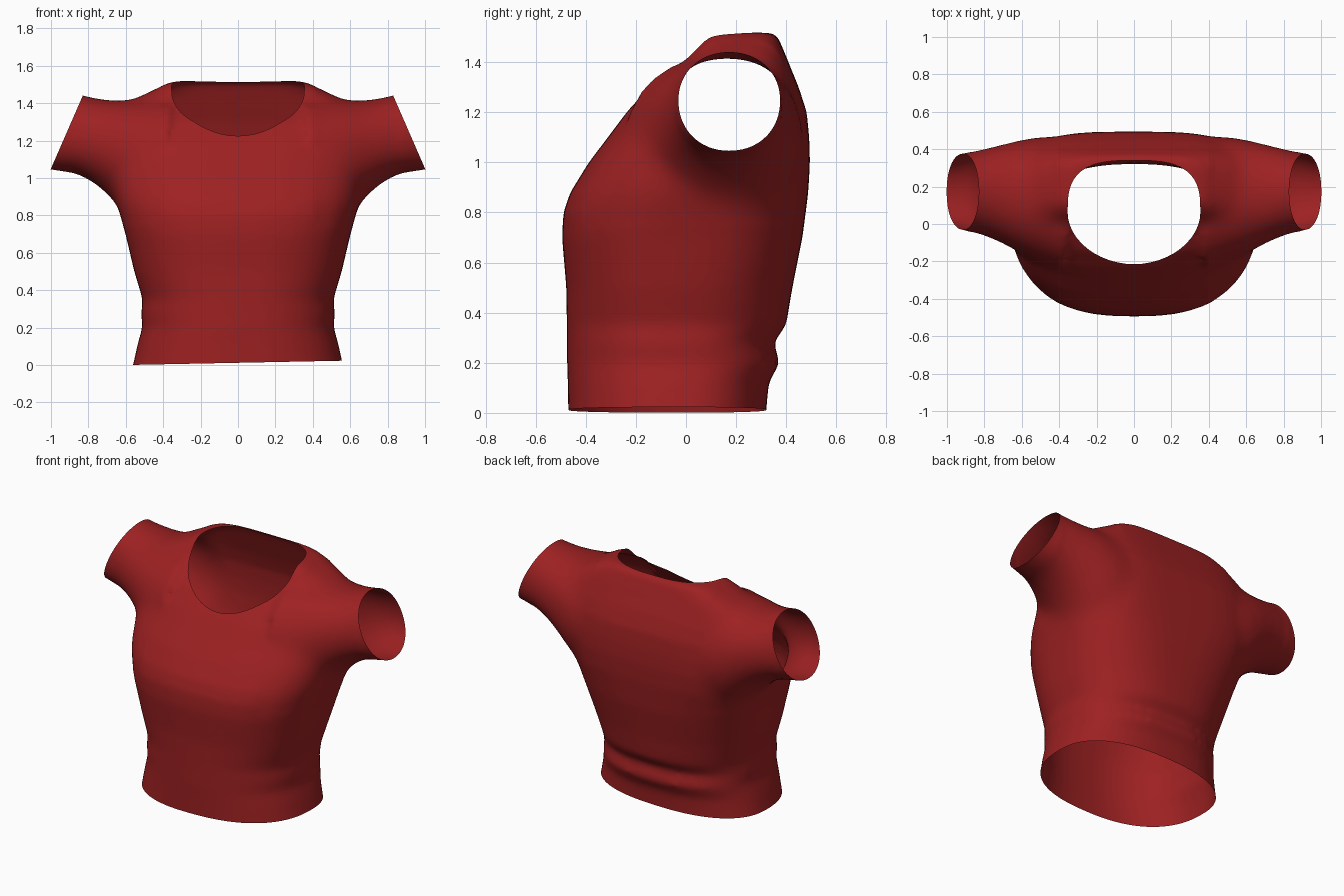
import bpy, bmesh, math
from mathutils import Vector

old = bpy.data.objects.get("Cube")
if old:
    bpy.data.objects.remove(old)

SIDES = 48


def power(v, n):
    return math.copysign(abs(v) ** (2 / n), v)


def outline(half_x, front, back, n_front, n_back):
    """Rounded-square outline with its own fullness at front and back."""
    mid = max(-.03, (front + back) / 2)
    points = []
    for i in range(SIDES):
        a = math.tau * i / SIDES
        n, reach = (n_back, back - mid) if math.sin(a) > 0 else (n_front, mid - front)
        points.append((half_x * power(math.cos(a), n),
                       mid + reach * power(math.sin(a), n)))
    return points


def loft(bm, sections):
    """Closed volume through a list of rings."""
    rings = [[bm.verts.new(p) for p in ring] for ring in sections]
    for low, high in zip(rings, rings[1:]):
        for i in range(SIDES):
            j = (i + 1) % SIDES
            bm.faces.new((low[i], low[j], high[j], high[i]))
    bm.faces.new(rings[0][::-1])
    bm.faces.new(rings[-1])


def trim(bm, point, normal, reach=None):
    """Cut along a plane; without a reach also discard the outer side."""
    faces = [f for f in bm.faces if reach is None or reach(f.calc_center_median())]
    geom = set(faces)
    for f in faces:
        geom.update(f.verts, f.edges)
    bmesh.ops.bisect_plane(bm, geom=list(geom), dist=1e-5, plane_co=point,
                           plane_no=normal, clear_outer=reach is None)


# Torso rows: height, half width, front, back, front fullness, back fullness
TORSO = [
    (-.1, .59, -.47, .32, 2.4, 2.4), (0, .562, -.47, .32, 2.4, 2.4),
    (.12, .535, -.472, .33, 2.4, 2.4), (.2, .512, -.475, .375, 2.4, 2.4),
    (.28, .518, -.475, .35, 2.4, 2.4), (.35, .51, -.476, .4, 2.4, 2.4),
    (.5, .555, -.478, .425, 2.5, 2.5), (.7, .602, -.495, .465, 2.6, 2.8),
    (.8, .63, -.49, .478, 2.6, 3), (.88, .655, -.462, .488, 2.6, 3.2),
    (1, .67, -.388, .495, 2.6, 3.4), (1.1, .67, -.312, .492, 2.6, 3.4),
    (1.2, .66, -.237, .482, 2.8, 3.4), (1.3, .64, -.15, .45, 3, 3.4),
    (1.38, .6, -.045, .417, 3.4, 3.4), (1.43, .54, .01, .397, 3.6, 3.6),
    (1.47, .455, .04, .38, 4, 4), (1.505, .38, .06, .365, 4, 4),
    (1.518, .33, .09, .355, 4, 4)]

# Sleeve rows: top x, top z, bottom x, bottom z, front, back
SLEEVE = [
    (.35, 1.42, .45, .72, -.25, .47), (.45, 1.42, .6, .8, -.2, .465),
    (.55, 1.42, .7, .915, -.145, .447), (.64, 1.415, .78, .98, -.1, .425),
    (.72, 1.42, .87, 1.025, -.065, .405), (.83, 1.445, 1, 1.045, -.03, .375),
    (.93, 1.47, 1.12, 1.06, -.015, .37)]

# Torso and mirrored sleeves as overlapping volumes
bm = bmesh.new()
loft(bm, [[(x, y, z) for x, y in outline(w, *shape)] for z, w, *shape in TORSO])
for side in (1, -1):
    sections = []
    for tx, tz, bx, bz, front, back in SLEEVE:
        ring = []
        for u, y in outline(1, front, back, 2.1, 2.1):
            t = (1 + u) / 2
            ring.append((side * (bx + (tx - bx) * t), y, bz + (tz - bz) * t))
        sections.append(ring)
    loft(bm, sections)
bmesh.ops.recalc_face_normals(bm, faces=bm.faces)
mesh = bpy.data.meshes.new("shirt")
bm.to_mesh(mesh)
bm.free()
shirt = bpy.data.objects.new("shirt", mesh)
bpy.context.collection.objects.link(shirt)

# Fuse into one soft skin
fuse = shirt.modifiers.new("fuse", 'REMESH')
fuse.mode = 'VOXEL'
fuse.voxel_size = .02
soften = shirt.modifiers.new("soften", 'SMOOTH')
soften.factor = .5
soften.iterations = 8
bpy.context.view_layer.update()
skin = bpy.data.meshes.new_from_object(shirt.evaluated_get(bpy.context.evaluated_depsgraph_get()))
shirt.modifiers.clear()
shirt.data = skin

# Blend the sleeves into the shoulders and armpits
bm = bmesh.new()
bm.from_mesh(skin)
joint = [v for v in bm.verts if .42 < abs(v.co.x) < .88 and v.co.z > .75]
for _ in range(22):
    bmesh.ops.smooth_vert(bm, verts=joint, factor=.5,
                          use_axis_x=True, use_axis_y=True, use_axis_z=True)

# Open the hem and the sleeve ends
trim(bm, (0, 0, .012), (.02, 0, -1))
for side in (1, -1):
    trim(bm, (side * .915, 0, 1.245), (side * .917, 0, .4))

# Open the neckline by scoring its outline and removing the inside
neck = [Vector(p) for p in outline(.355, -.215, .34, 1.95, 3)]
edges = [(a, b - a) for a, b in zip(neck, neck[1:] + neck[:1])]
for a, d in edges:
    middle = a + d / 2
    trim(bm, (a.x, a.y, 0), (d.y, -d.x, 0),
         lambda c: c.z > 1.1 and (c.xy - middle).length < .09)
hole = [f for f in bm.faces if f.calc_center_median().z > 1.1 and all(
    d.cross(f.calc_center_median().xy - a) > 0 for a, d in edges)]
bmesh.ops.delete(bm, geom=hole, context='FACES')
bm.to_mesh(skin)
bm.free()

# Red cloth
cloth = bpy.data.materials.new("red_cloth")
cloth.use_nodes = True
red = (.34, .015, .016, 1)
cloth.diffuse_color = red
cloth.node_tree.nodes["Principled BSDF"].inputs["Base Color"].default_value = red
skin.materials.clear()
skin.materials.append(cloth)

bpy.context.view_layer.objects.active = shirt
shirt.select_set(True)
bpy.ops.object.shade_smooth_by_angle(angle=math.radians(60))
